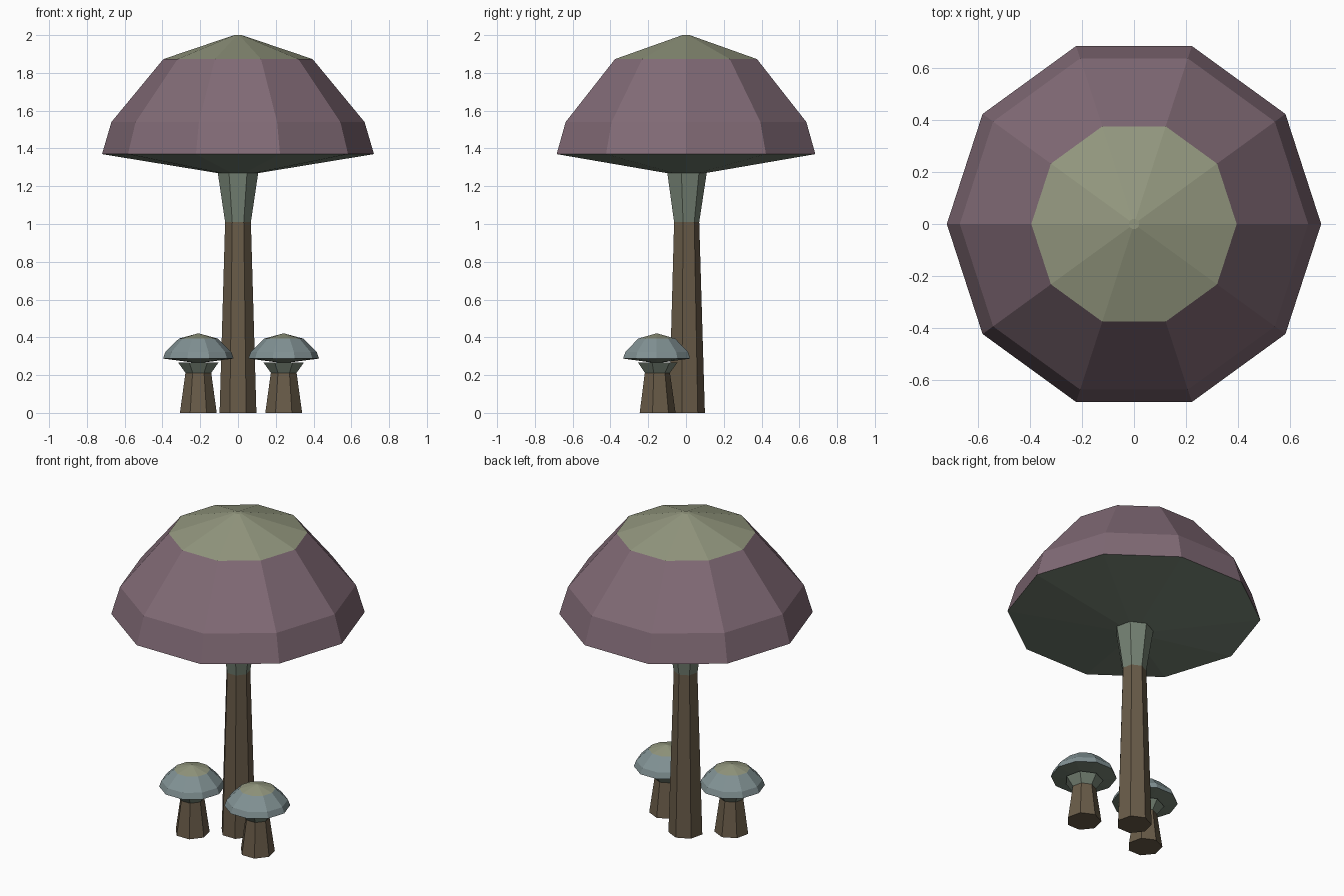
import bpy
import math

if "Cube" in bpy.data.objects:
    bpy.data.objects.remove(bpy.data.objects["Cube"])


def material(name, rgb):
    m = bpy.data.materials.new(name)
    m.diffuse_color = (*rgb, 1)
    m.use_nodes = True
    m.node_tree.nodes["Principled BSDF"].inputs["Base Color"].default_value = m.diffuse_color
    return m


BROWN = material("stem_brown", (0.14, 0.105, 0.065))
SAGE = material("gill_sage", (0.18, 0.225, 0.175))
MAUVE = material("cap_mauve", (0.22, 0.145, 0.18))
OLIVE = material("crown_olive", (0.29, 0.31, 0.21))
BLUE = material("cap_blue", (0.22, 0.285, 0.295))


def lathe(name, profile, sides, start, mats, location):
    """Closed faceted solid from (radius, z) rings, one material per band."""
    verts, faces, slots = [], [], []
    for r, z in profile:
        for k in range(sides):
            a = start + 2 * math.pi * k / sides
            verts.append((r * math.cos(a), r * math.sin(a), z))
    for band in range(len(profile) - 1):
        lo, hi = band * sides, (band + 1) * sides
        for k in range(sides):
            n = (k + 1) % sides
            faces.append((lo + k, lo + n, hi + n, hi + k))
            slots.append(band)
    # end caps
    faces.append(tuple(reversed(range(sides))))
    slots.append(0)
    faces.append(tuple(range(len(verts) - sides, len(verts))))
    slots.append(len(profile) - 2)

    used = list(dict.fromkeys(mats))
    mesh = bpy.data.meshes.new(name)
    mesh.from_pydata(verts, [], faces)
    for m in used:
        mesh.materials.append(m)
    for poly, band in zip(mesh.polygons, slots):
        poly.material_index = used.index(mats[band])
    obj = bpy.data.objects.new(name, mesh)
    obj.location = location
    bpy.context.collection.objects.link(obj)
    return obj


STEM = [(0.10, 0), (0.07, 1.01), (0.11, 1.272)]
CAP = [(0.11, 1.27), (0.72, 1.37), (0.67, 1.54), (0.395, 1.873), (0.02, 2.0)]


def mushroom(name, x, y, height_scale, cap_scale, cap_mat):
    # seven-sided stem flaring out under the cap
    stem = [(r, z * height_scale) for r, z in STEM]
    lathe(name + "_stem", stem, 7, math.pi / 2, [BROWN, SAGE], (x, y, 0))
    # ten-sided cap with gill underside and pale crown
    cap = [(r * cap_scale, z * height_scale) for r, z in CAP]
    lathe(name + "_cap", cap, 10, 0, [SAGE, cap_mat, cap_mat, OLIVE], (x, y, 0))


mushroom("large_mushroom", 0, 0, 1, 1, MAUVE)
mushroom("small_mushroom_left", -0.21, -0.155, 0.21, 0.26, BLUE)
mushroom("small_mushroom_right", 0.242, -0.155, 0.21, 0.26, BLUE)
